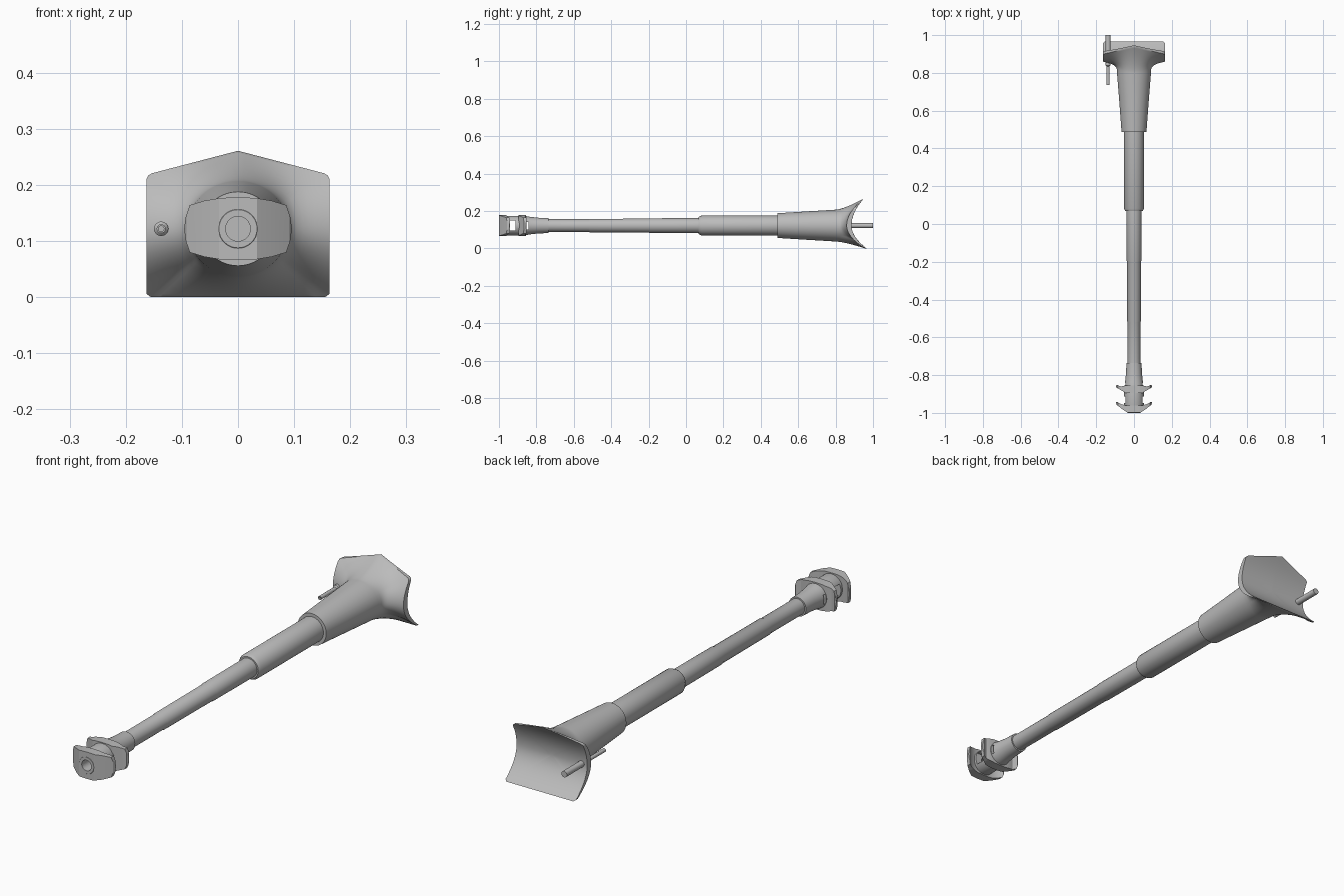
import bpy, bmesh, math
from mathutils import Vector

if "Cube" in bpy.data.objects:
    bpy.data.objects.remove(bpy.data.objects["Cube"])

AXIS_Z = 0.122
grey = bpy.data.materials.new("steel grey")
grey.diffuse_color = (0.5, 0.5, 0.5, 1)
grey.use_nodes = True
grey.node_tree.nodes["Principled BSDF"].inputs["Base Color"].default_value = grey.diffuse_color


def finish(name, bm, helper=False):
    bmesh.ops.remove_doubles(bm, verts=bm.verts, dist=1e-6)
    bmesh.ops.recalc_face_normals(bm, faces=bm.faces)
    me = bpy.data.meshes.new(name)
    bm.to_mesh(me)
    bm.free()
    me.materials.append(grey)
    ob = bpy.data.objects.new(name, me)
    bpy.context.collection.objects.link(ob)
    ob.hide_render = helper
    return ob


def smooth(ob, angle=35):
    bpy.ops.object.select_all(action='DESELECT')
    ob.select_set(True)
    bpy.context.view_layer.objects.active = ob
    bpy.ops.object.shade_smooth_by_angle(angle=math.radians(angle))


def loft(bm, rings):
    """Skin closed rings of points; single-point rings become tips."""
    vs = [[bm.verts.new(p) for p in r] for r in rings]
    for a, b in zip(vs, vs[1:]):
        n = max(len(a), len(b))
        for i in range(n):
            j = (i + 1) % n
            if len(a) == 1:
                bm.faces.new((a[0], b[j], b[i]))
            elif len(b) == 1:
                bm.faces.new((a[i], a[j], b[0]))
            else:
                bm.faces.new((a[i], a[j], b[j], b[i]))


def lathe(name, profile, x=0, n=40):
    """Turn (y, radius) pairs round an axis along y."""
    bm = bmesh.new()
    rings = []
    for y, r in profile:
        if r == 0:
            rings.append([(x, y, AXIS_Z)])
        else:
            rings.append([(x + r * math.cos(2 * math.pi * i / n), y,
                           AXIS_Z + r * math.sin(2 * math.pi * i / n)) for i in range(n)])
    loft(bm, rings)
    return finish(name, bm)


def prism(name, pts, direction, helper=False):
    bm = bmesh.new()
    f = bm.faces.new([bm.verts.new(p) for p in pts])
    ext = bmesh.ops.extrude_face_region(bm, geom=[f])
    bmesh.ops.translate(bm, vec=Vector(direction),
                        verts=[v for v in ext["geom"] if isinstance(v, bmesh.types.BMVert)])
    return finish(name, bm, helper)


def boolean(ob, cutter, op):
    m = ob.modifiers.new(op.lower(), 'BOOLEAN')
    m.object, m.operation, m.solver = cutter, op, 'EXACT'
    cutter.hide_set(True)


# Barrel and thicker sleeve
smooth(lathe("barrel", [(-0.80, 0), (-0.80, 0.034), (-0.52, 0.034), (-0.515, 0.036),
                        (-0.20, 0.037), (-0.195, 0.039), (0.08, 0.040), (0.08, 0)]))
smooth(lathe("recoil_sleeve", [(0.068, 0), (0.068, 0.046), (0.082, 0.053),
                               (0.51, 0.053), (0.51, 0)]))

# Muzzle brake core, hollow at the front
core = lathe("muzzle_core", [(-0.90, 0), (-0.90, 0.022), (-1.0, 0.022), (-1.0, 0.034),
                             (-0.985, 0.046), (-0.96, 0.052), (-0.86, 0.052), (-0.835, 0.047),
                             (-0.79, 0.042), (-0.735, 0.040), (-0.735, 0)])

# Swept-back baffles, trimmed to a barrel-shaped front outline
half = [(0.0, 0.056), (0.03, 0.055), (0.06, 0.050), (0.086, 0.042), (0.093, 0.022), (0.096, 0)]
top = half + [(x, -z) for x, z in half[-2::-1]]
outline = top + [(-x, z) for x, z in top[-2:0:-1]]


def baffle(name, right):
    pts = right + [(-x, y) for x, y in reversed(right)]
    ob = prism(name, [(x, y, 0.03) for x, y in pts], (0, 0, 0.2))
    trim = prism(name + "_trim", [(x, -1.1, AXIS_Z + z) for x, z in outline], (0, 0.5, 0), True)
    boolean(ob, trim, 'INTERSECT')
    return ob


front = baffle("front_baffle", [(0.034, -0.999), (0.06, -0.982), (0.092, -0.957), (0.097, -0.943),
                                (0.090, -0.941), (0.07, -0.953), (0.045, -0.96)])
rear = baffle("rear_baffle", [(0.045, -0.895), (0.06, -0.885), (0.092, -0.867), (0.097, -0.856),
                              (0.090, -0.852), (0.07, -0.860), (0.045, -0.855)])

# Gas ports through the core and the bore through the front baffle
for i, (y0, y1, h) in enumerate([(-0.948, -0.912, 0.026), (-0.853, -0.842, 0.02)]):
    port = prism(f"port_cutter_{i}", [(-0.2, y0, AXIS_Z - h), (-0.2, y1, AXIS_Z - h),
                                      (-0.2, y1, AXIS_Z + h), (-0.2, y0, AXIS_Z + h)], (0.4, 0, 0), True)
    boolean(core, port, 'DIFFERENCE')
bore = lathe("bore_cutter", [(-1.1, 0), (-1.1, 0.022), (-0.9, 0.022), (-0.9, 0)])
bore.hide_render = True
boolean(front, bore, 'DIFFERENCE')
for ob in (core, front, rear):
    smooth(ob, 30)

# Mantlet: round collar flaring into a five-sided shield with a hollow back
corners = [(0.163, 0.006), (0.163, 0.211), (0.160, 0.217), (0.153, 0.221), (0.0, 0.261),
           (-0.153, 0.221), (-0.160, 0.217), (-0.163, 0.211), (-0.163, 0.006), (-0.155, 0.0),
           (0.155, 0.0)]
rim = []
for (x0, z0), (x1, z1) in zip(corners, corners[1:] + corners[:1]):
    steps = max(1, round(math.hypot(x1 - x0, z1 - z0) / 0.014))
    rim += [(x0 + (x1 - x0) * k / steps, z0 + (z1 - z0) * k / steps) for k in range(steps)]


def back_y(z):
    d = z - AXIS_Z
    return 0.885 + (0.08 * (d / 0.122) ** 2 if d < 0 else 0.06 * (d / 0.138) ** 2)


def round_ring(y, rx, rz):
    ring = []
    for x, z in rim:
        a = math.atan2(z - AXIS_Z, x)
        ring.append((rx * math.cos(a), y, AXIS_Z + rz * math.sin(a)))
    return ring


def flare_ring(t):
    ring = []
    for (x, z), (cx, cy, cz) in zip(rim, round_ring(0.80, 0.090, 0.085)):
        s = abs(math.sin(math.atan2(z - AXIS_Z, x)))
        edge = back_y(z) - 0.006 - 0.02 * max(0, 1 - ((z - AXIS_Z) / 0.13) ** 2)
        g = t ** (0.25 + 0.45 * s * s)
        ring.append((cx + (x - cx) * t, cy + (edge - cy) * g, cz + (z - cz) * t))
    return ring


def back_ring(t):
    pts = [(x * t, AXIS_Z + (z - AXIS_Z) * t) for x, z in rim]
    return [(x, back_y(z), z) for x, z in pts]


bm = bmesh.new()
loft(bm, [[(0, 0.488, AXIS_Z)], round_ring(0.488, 0.066, 0.066), round_ring(0.65, 0.078, 0.076)]
     + [flare_ring(t) for t in (0, 0.01, 0.04, 0.1, 0.2, 0.35, 0.5, 0.65, 0.8, 0.92, 1)]
     + [back_ring(t) for t in (1, 0.85, 0.7, 0.55, 0.4, 0.25, 0.1)]
     + [[(0, back_y(AXIS_Z), AXIS_Z)]])
smooth(finish("mantlet", bm), 40)

# Small side gun tube passing through the shield
smooth(lathe("side_gun", [(0.78, 0), (0.78, 0.005), (0.735, 0.005), (0.735, 0.008), (0.835, 0.008),
                          (0.84, 0.013), (1.0, 0.013), (1.0, 0)], x=-0.137, n=16))
